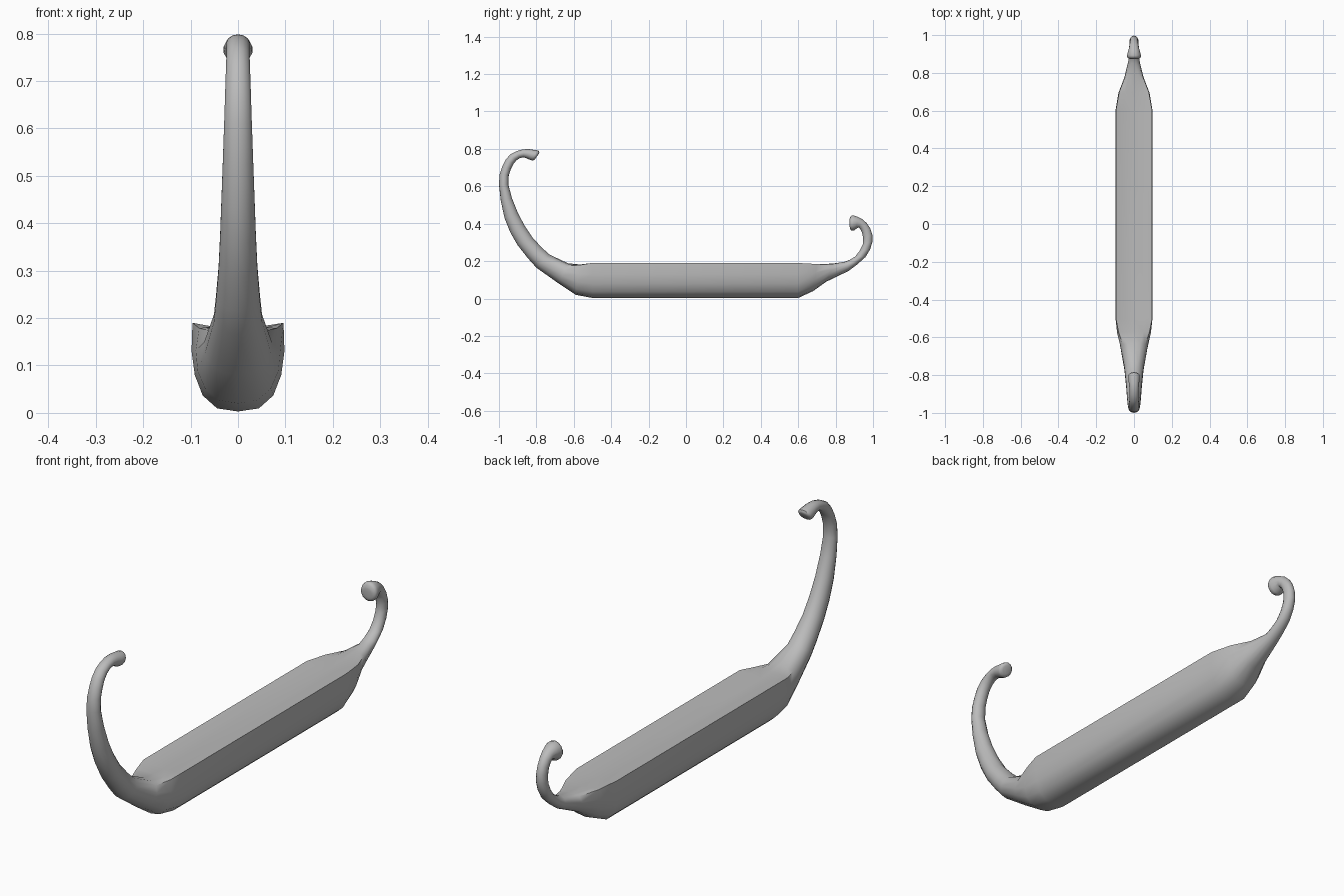
import bpy
import bmesh
import math
from mathutils import Vector

cube = bpy.data.objects.get("Cube")
if cube:
    bpy.data.objects.remove(cube)

grey = bpy.data.materials.new("hull grey")
grey.use_nodes = True
colour = (0.5, 0.5, 0.5, 1)
grey.diffuse_color = colour
grey.node_tree.nodes["Principled BSDF"].inputs["Base Color"].default_value = colour

# Half section of the open hull, keel to deck centre: (height, width) fractions
HULL = [(0, 0), (.035, .45), (.18, .76), (.41, .93), (.68, 1), (1, .98), (.95, .62), (.93, 0)]
STEPS = len(HULL) - 1

# Stations: keel y, keel z, top y, top z, half width, roundness of section
BOW_HULL = [
    (-.5, .003, -.5, .19, .098, 0),
    (-.59, .02, -.57, .19, .09, .35),
    (-.68, .08, -.63, .19, .073, .8),
]
BOW_CURL = [
    (-.8, .165, -.73, .235, .052, 1),
    (-.9, .285, -.82, .325, .042, 1),
    (-.97, .43, -.9, .46, .036, 1),
    (-1, .61, -.95, .61, .03, 1),
    (-.983, .705, -.935, .695, .027, 1),
    (-.94, .77, -.905, .74, .025, 1),
    (-.87, .798, -.87, .755, .025, 1),
    (-.815, .795, -.835, .742, .03, 1),
    (-.787, .79, -.817, .738, .03, 1),
    (-.785, .777, -.805, .748, .017, 1),
]
STERN_HULL = [
    (.6, .003, .6, .19, .098, 0),
    (.68, .04, .7, .19, .083, .2),
    (.75, .09, .79, .19, .052, .6),
]
STERN_CURL = [
    (.87, .148, .85, .197, .031, 1),
    (.96, .222, .905, .225, .026, 1),
    (.997, .305, .945, .29, .023, 1),
    (.985, .375, .942, .35, .022, 1),
    (.945, .423, .922, .38, .026, 1),
    (.893, .445, .9, .364, .037, 1),
    (.878, .435, .88, .366, .034, 1),
    (.873, .42, .875, .385, .018, 1),
]


def smooth_path(rows):
    """Add a Catmull-Rom midpoint between neighbouring stations."""
    rows = [Vector(r) for r in rows]
    out = [rows[0]]
    for i in range(len(rows) - 1):
        a, b, c = rows[max(i - 1, 0)], rows[i], rows[i + 1]
        d = rows[min(i + 2, len(rows) - 1)]
        out += [(9 * (b + c) - a - d) / 16, c]
    return out


def section(bm, row):
    """Ring blended from the hull section to an ellipse."""
    y0, z0, y1, z1, half, roundness = row
    keel, top = Vector((0, y0, z0)), Vector((0, y1, z1))
    side = []
    for i, (h, w) in enumerate(HULL):
        angle = math.pi * i / STEPS
        h += ((1 - math.cos(angle)) / 2 - h) * roundness
        w += (math.sin(angle) - w) * roundness
        side.append(keel.lerp(top, h) + Vector((half * w, 0, 0)))
    mirrored = [Vector((-p.x, p.y, p.z)) for p in side[-2:0:-1]]
    return [bm.verts.new(p) for p in side + mirrored]


# One continuous skin from the bow tip to the stern tip
bow = [Vector(r) for r in BOW_HULL] + smooth_path(BOW_CURL)
stern = [Vector(r) for r in STERN_HULL] + smooth_path(STERN_CURL)
bm = bmesh.new()
rings = [section(bm, row) for row in bow[::-1] + stern]
for a, b in zip(rings, rings[1:]):
    for i in range(len(a)):
        j = (i + 1) % len(a)
        bm.faces.new((a[i], a[j], b[j], b[i]))
bm.faces.new(rings[0])
bm.faces.new(rings[-1])
bmesh.ops.recalc_face_normals(bm, faces=bm.faces)

mesh = bpy.data.meshes.new("boat_hull")
bm.to_mesh(mesh)
bm.free()
mesh.materials.append(grey)
hull = bpy.data.objects.new("boat_hull", mesh)
bpy.context.collection.objects.link(hull)
bpy.context.view_layer.objects.active = hull
hull.select_set(True)
bpy.ops.object.shade_smooth_by_angle(angle=math.radians(50))
